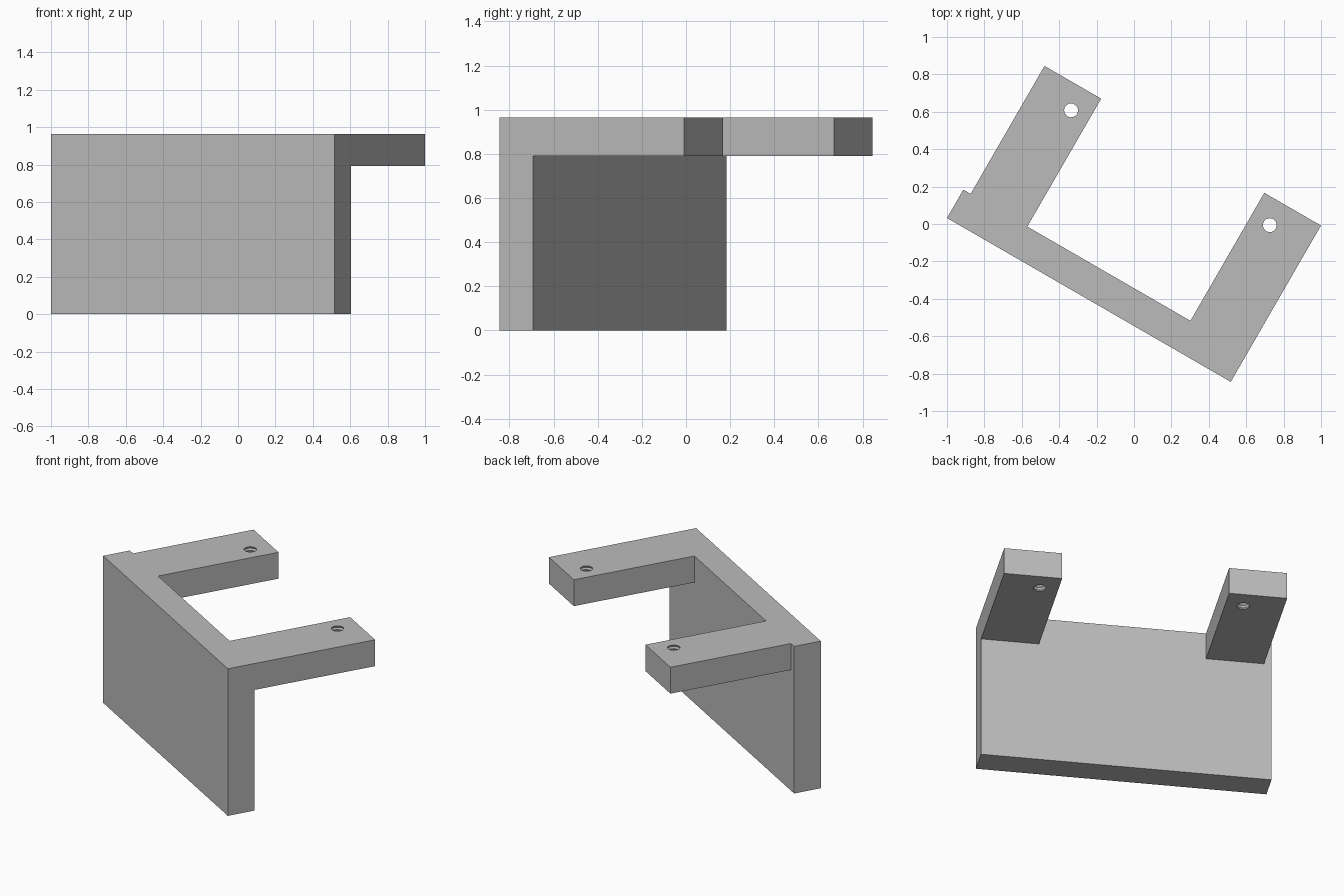
import bpy, bmesh, math
from mathutils import Matrix

cube = bpy.data.objects.get("Cube")
if cube:
    bpy.data.objects.remove(cube, do_unlink=True)

LENGTH, THICK, HEIGHT, REACH = 1.752, 0.175, 0.964, 0.965
ARM_W, ARM_T, HOLE_R = 0.35, 0.173, 0.037

grey = bpy.data.materials.new("plain grey")
grey.use_nodes = True
grey.diffuse_color = (0.5, 0.5, 0.5, 1)
grey.node_tree.nodes["Principled BSDF"].inputs["Base Color"].default_value = (0.5, 0.5, 0.5, 1)


def make_object(name, bm):
    bmesh.ops.recalc_face_normals(bm, faces=bm.faces)
    mesh = bpy.data.meshes.new(name)
    bm.to_mesh(mesh)
    bm.free()
    mesh.materials.append(grey)
    obj = bpy.data.objects.new(name, mesh)
    bpy.context.collection.objects.link(obj)
    return obj


def prism(name, outline, z0, z1):
    bm = bmesh.new()
    face = bm.faces.new([bm.verts.new((x, y, z0)) for x, y in outline])
    top = bmesh.ops.extrude_face_region(bm, geom=[face])["geom"]
    bmesh.ops.translate(bm, vec=(0, 0, z1 - z0),
                        verts=[v for v in top if isinstance(v, bmesh.types.BMVert)])
    return make_object(name, bm)


def rect(x0, x1, y0, y1):
    return [(x0, y0), (x1, y0), (x1, y1), (x0, y1)]


def threaded_cutter(x, y, sides=24, turns=7):
    """Stack of alternating rings, giving the bore shallow thread grooves."""
    bm = bmesh.new()
    z0, z1 = HEIGHT - ARM_T, HEIGHT
    levels = [(z0 - 0.02, HOLE_R)]
    levels += [(z0 + (z1 - z0) * i / (2 * turns), HOLE_R + 0.006 * (i % 2))
               for i in range(2 * turns + 1)]
    levels += [(z1 + 0.02, HOLE_R)]
    rings = []
    for z, r in levels:
        rings.append([bm.verts.new((x + r * math.cos(math.tau * k / sides),
                                    y + r * math.sin(math.tau * k / sides), z))
                      for k in range(sides)])
    for a, b in zip(rings, rings[1:]):
        for k in range(sides):
            n = (k + 1) % sides
            bm.faces.new((a[k], a[n], b[n], b[k]))
    bm.faces.new(rings[0])
    bm.faces.new(rings[-1])
    obj = make_object("hole_cutter", bm)
    obj.hide_render = True
    return obj


def combine(target, tool, operation):
    mod = target.modifiers.new(operation.lower(), 'BOOLEAN')
    mod.operation, mod.solver, mod.object = operation, 'EXACT', tool
    bpy.context.view_layer.objects.active = target
    bpy.ops.object.modifier_apply(modifier=mod.name)
    bpy.data.objects.remove(tool, do_unlink=True)


# Upright wall
bracket = prism("bracket", rect(0, LENGTH, 0, THICK), 0, HEIGHT)

# Two arms with threaded bores; the left one is set in from the wall end
for start, hole_x in ((0.045, 0.045 + ARM_W - 0.108), (LENGTH - ARM_W, LENGTH - ARM_W + 0.112)):
    arm = prism("arm", rect(start, start + ARM_W, THICK / 2, REACH), HEIGHT - ARM_T, HEIGHT)
    combine(arm, threaded_cutter(hole_x, 0.83), 'DIFFERENCE')
    combine(bracket, arm, 'UNION')

# Merge coplanar faces, then turn the bracket into place
bm = bmesh.new()
bm.from_mesh(bracket.data)
bmesh.ops.dissolve_limit(bm, angle_limit=math.radians(1), verts=bm.verts, edges=bm.edges)
bm.transform(Matrix.Translation((-1, 0.032, 0)) @ Matrix.Rotation(math.radians(-30), 4, 'Z'))
bm.to_mesh(bracket.data)
bm.free()
